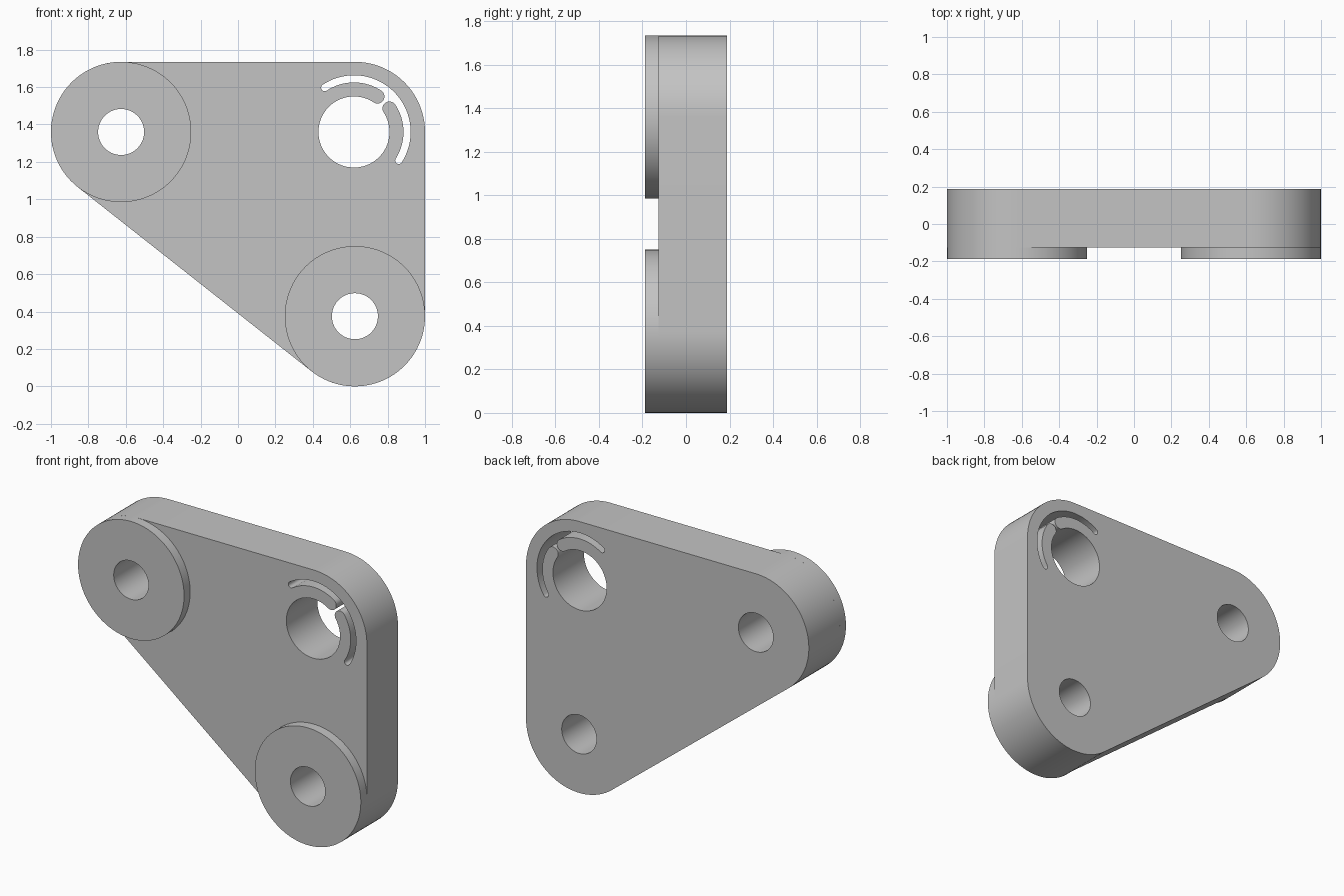
import bpy, bmesh, math

cube = bpy.data.objects.get("Cube")
if cube:
    bpy.data.objects.remove(cube, do_unlink=True)

# Main dimensions
R = 0.375                    # corner and boss radius
BOLT = 0.123                 # small hole radius
LEFT, LOW, TOP = (-0.625, 1.36), (0.625, 0.375), (0.62, 1.36)
FRONT, FACE, BACK = -0.1875, -0.126, 0.1875

grey = bpy.data.materials.new("light grey")
grey.use_nodes = True
grey.diffuse_color = (0.55, 0.55, 0.55, 1)
grey.node_tree.nodes["Principled BSDF"].inputs["Base Color"].default_value = (0.55, 0.55, 0.55, 1)


def polar(c, r, deg):
    a = math.radians(deg)
    return (c[0] + r * math.cos(a), c[1] + r * math.sin(a))


def arc(c, r, a0, a1, step=4):
    n = max(8, round(abs(a1 - a0) / step))
    return [polar(c, r, a0 + (a1 - a0) * i / n) for i in range(n + 1)]


def circle(c, r):
    return arc(c, r, 0, 360)[:-1]


def slab(name, loops, y0, y1):
    """Fill an outline with holes in the XZ plane and extrude it along y."""
    bm = bmesh.new()
    for loop in loops:
        vs = [bm.verts.new((x, y0, z)) for x, z in loop]
        for i, v in enumerate(vs):
            bm.edges.new((v, vs[(i + 1) % len(vs)]))
    bmesh.ops.remove_doubles(bm, verts=bm.verts[:], dist=1e-5)
    bmesh.ops.triangle_fill(bm, use_beauty=True, use_dissolve=False,
                            edges=bm.edges[:], normal=(0, -1, 0))
    ext = bmesh.ops.extrude_face_region(bm, geom=bm.faces[:], use_keep_orig=True)
    moved = [g for g in ext["geom"] if isinstance(g, bmesh.types.BMVert)]
    bmesh.ops.translate(bm, verts=moved, vec=(0, y1 - y0, 0))
    bmesh.ops.recalc_face_normals(bm, faces=bm.faces[:])
    me = bpy.data.meshes.new(name)
    bm.to_mesh(me)
    bm.free()
    me.materials.append(grey)
    ob = bpy.data.objects.new(name, me)
    bpy.context.collection.objects.link(ob)
    bpy.ops.object.select_all(action="DESELECT")
    ob.select_set(True)
    bpy.context.view_layer.objects.active = ob
    bpy.ops.object.shade_smooth_by_angle(angle=math.radians(30))
    return ob


# Rounded triangular outline, tangent to the three corner circles
slope = math.degrees(math.atan2(LEFT[1] - LOW[1], LOW[0] - LEFT[0]))
turn = 270 - slope
outline = arc(LEFT, R, 90, turn) + arc(LOW, R, turn, 360) + arc((0.625, 1.36), R, 0, 90)

# Large hole joined to a curved slot by a gap between two spring fingers
HOLE, FINGER, SLOT = 0.19, 0.265, 0.303
tip_r, tip_c = (FINGER - HOLE) / 2, (FINGER + HOLE) / 2
end_r, end_c = (SLOT - FINGER) / 2, (SLOT + FINGER) / 2
t0, t1 = 33.5, 56.5          # finger tip angles
s0, s1 = -32.5, 123.5        # slot end angles
spring_hole = (
    arc(TOP, HOLE, t1, 360 + t0)
    + arc(polar(TOP, tip_c, t0), tip_r, t0 + 180, t0, 12)[1:]
    + arc(TOP, FINGER, t0, s0)[1:]
    + arc(polar(TOP, end_c, s0), end_r, s0 + 180, s0 + 360, 18)[1:]
    + arc(TOP, SLOT, s0, s1)[1:]
    + arc(polar(TOP, end_c, s1), end_r, s1, s1 + 180, 18)[1:]
    + arc(TOP, FINGER, s1, t1)[1:]
    + arc(polar(TOP, tip_c, t1), tip_r, t1, t1 - 180, 12)[1:-1]
)

# Plate and the two raised bosses
slab("plate", [outline, circle(LEFT, BOLT), circle(LOW, BOLT), spring_hole], FACE, BACK)
for name, c in (("upper_boss", LEFT), ("lower_boss", LOW)):
    slab(name, [circle(c, R), circle(c, BOLT)], FRONT, FACE)
